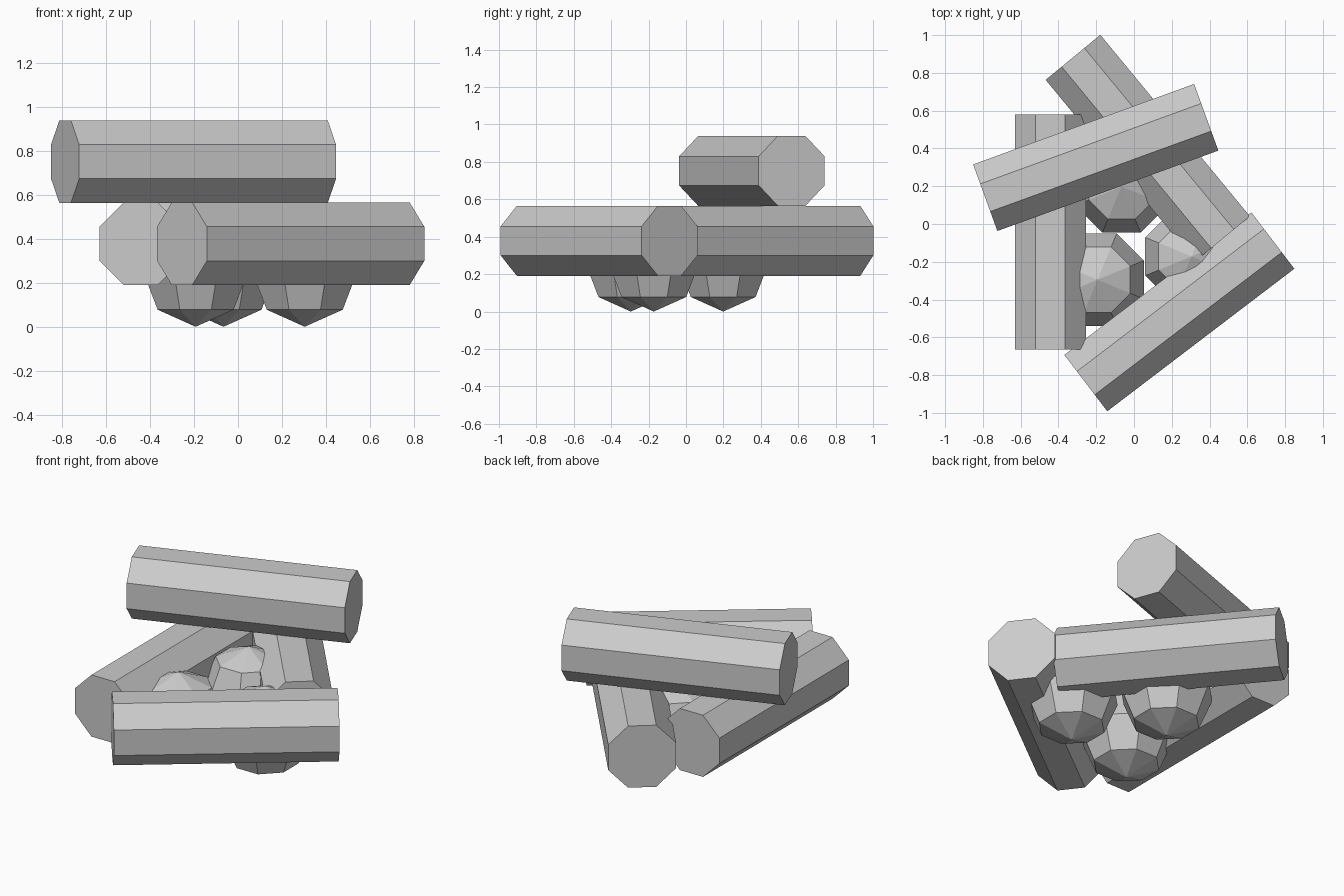
import bpy
from math import radians
from mathutils import Matrix

if "Cube" in bpy.data.objects:
    bpy.data.objects.remove(bpy.data.objects["Cube"])

LOG_R = 0.203      # circumradius of the octagonal log
LOG_LEN = 1.245
STONE_R = 0.265


def add_log(name, x, y, z, angle):
    """Octagonal log lying flat, its axis turned by angle from +x."""
    bpy.ops.mesh.primitive_cylinder_add(vertices=8, radius=LOG_R, depth=LOG_LEN)
    log = bpy.context.object
    log.name = name
    log.data.transform(Matrix.Rotation(radians(90), 4, 'Y') @
                       Matrix.Rotation(radians(22.5), 4, 'Z'))
    log.location = (x, y, z)
    log.rotation_euler.z = radians(angle)


def add_stone(name, x, y):
    """Eight-sided faceted stone resting on the ground."""
    bpy.ops.mesh.primitive_uv_sphere_add(segments=8, ring_count=4, radius=STONE_R)
    stone = bpy.context.object
    stone.name = name
    stone.data.transform(Matrix.Rotation(radians(22.5), 4, 'Z'))
    stone.location = (x, y, STONE_R)


# Three logs in a triangle, one laid across the top
add_log("left_log", -0.4425, -0.043, 0.378, 90)
add_log("front_log", 0.24, -0.465, 0.378, 37.3)
add_log("back_log", 0.073, 0.402, 0.378, -50.5)
add_log("top_log", -0.2025, 0.352, 0.752, 20)

# Stones in the middle
add_stone("front_stone", -0.193, -0.295)
add_stone("back_stone", -0.066, 0.199)
add_stone("right_stone", 0.304, -0.172)
